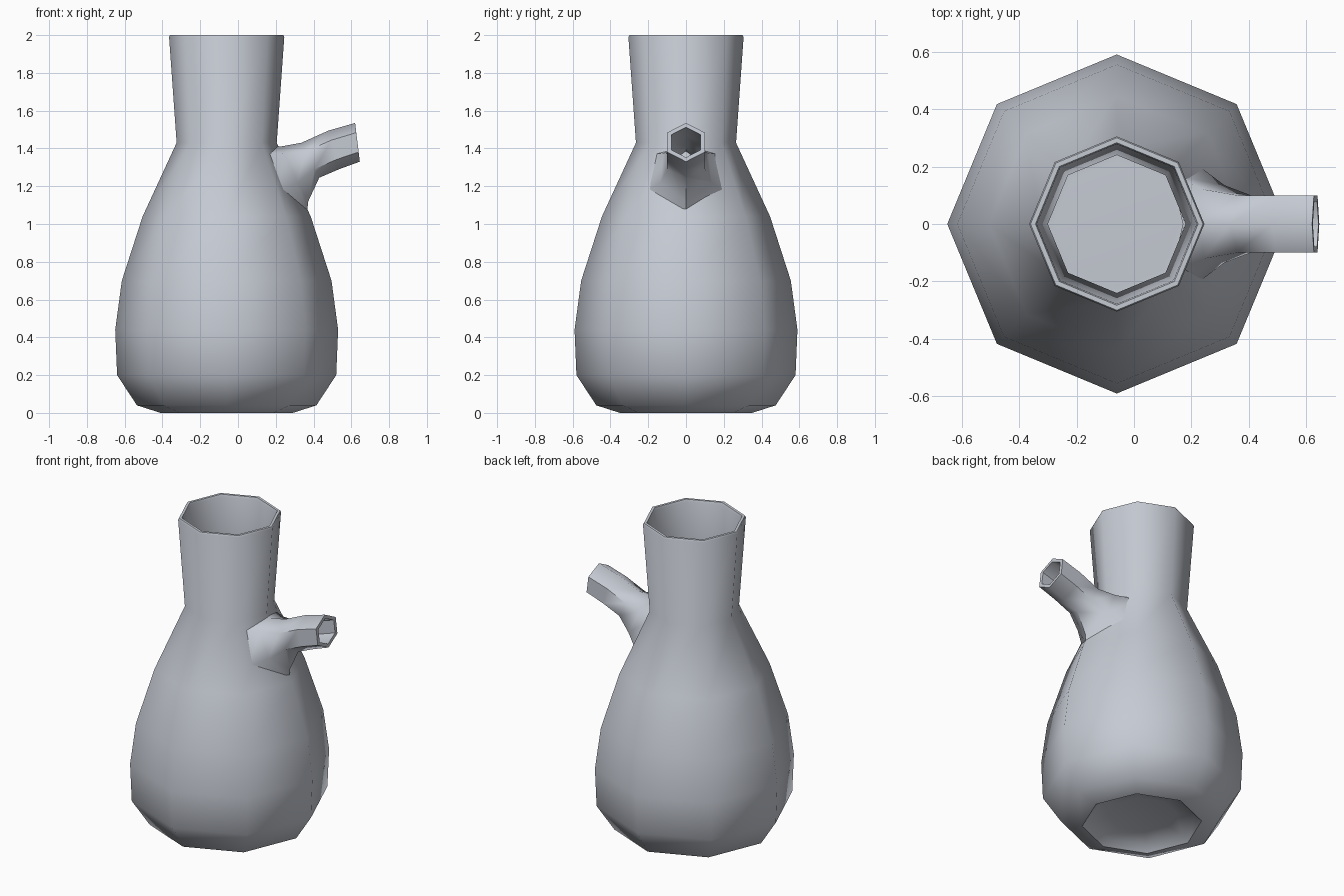
import bpy, bmesh, math
from mathutils import Vector

if "Cube" in bpy.data.objects:
    bpy.data.objects.remove(bpy.data.objects["Cube"])

mat = bpy.data.materials.new("pale grey glass")
mat.diffuse_color = (0.56, 0.59, 0.65, 1)
mat.use_nodes = True
mat.node_tree.nodes["Principled BSDF"].inputs["Base Color"].default_value = mat.diffuse_color
CX = -0.06  # axis of the flask body


def finish(name, bm):
    bmesh.ops.recalc_face_normals(bm, faces=bm.faces)
    me = bpy.data.meshes.new(name)
    bm.to_mesh(me)
    bm.free()
    ob = bpy.data.objects.new(name, me)
    bpy.context.collection.objects.link(ob)
    me.materials.append(mat)
    bpy.ops.object.select_all(action='DESELECT')
    ob.select_set(True)
    bpy.context.view_layer.objects.active = ob
    bpy.ops.object.shade_smooth_by_angle(angle=math.radians(62))
    return ob


def bridge(bm, a, b):
    n = len(a)
    for i in range(n):
        bm.faces.new((a[i], a[(i + 1) % n], b[(i + 1) % n], b[i]))


# Flask body: eight-sided lathe, outside wall, lip, then inside wall
profile = [(0.20, 0.06), (0.31, 0.035), (0.35, 0.0), (0.475, 0.04), (0.58, 0.20),
           (0.59, 0.44), (0.555, 0.70), (0.445, 1.04), (0.265, 1.43), (0.305, 1.99),
           (0.300, 2.0), (0.283, 2.0), (0.278, 1.985),
           (0.24, 1.43), (0.42, 1.03), (0.53, 0.69), (0.565, 0.44), (0.555, 0.21),
           (0.46, 0.07), (0.22, 0.08)]
bm = bmesh.new()
rings = [[bm.verts.new((CX + r * math.cos(k * math.pi / 4), r * math.sin(k * math.pi / 4), z))
          for k in range(8)] for r, z in profile]
for a, b in zip(rings, rings[1:]):
    bridge(bm, a, b)
bm.faces.new(rings[0])
bm.faces.new(rings[-1])
finish("flask_body", bm)


# Side spout: six-sided rings given by top point, bottom point and half width
def hex_ring(bm, top, bottom, w, inset=1.0):
    t, b = Vector((top[0], 0, top[1])), Vector((bottom[0], 0, bottom[1]))
    c, h = (t + b) / 2, (t - b) / 2 * inset
    y = Vector((0, w * inset, 0))
    return [bm.verts.new(p) for p in (c + h, c + h * .5 + y, c - h * .5 + y,
                                      c - h, c - h * .5 - y, c + h * .5 - y)]


bm = bmesh.new()
# flared foot that follows the shoulder of the body
foot = [bm.verts.new(p) for p in ((0.17, 0, 1.42), (0.13, 0.17, 1.37), (0.215, 0.21, 1.17),
                                  (0.365, 0, 1.06), (0.215, -0.21, 1.17), (0.13, -0.17, 1.37))]
flare = [bm.verts.new(p) for p in ((0.225, 0, 1.41), (0.245, 0.12, 1.375), (0.315, 0.135, 1.22),
                                   (0.372, 0, 1.12), (0.315, -0.135, 1.22), (0.245, -0.12, 1.375))]
sections = [((0.335, 1.43), (0.43, 1.245), 0.10),
            ((0.48, 1.495), (0.535, 1.29), 0.10),
            ((0.62, 1.535), (0.645, 1.33), 0.10)]
outer = [foot, flare] + [hex_ring(bm, *s) for s in sections]
inner = [hex_ring(bm, *s, inset=0.78) for s in reversed(sections)]
inner.append(hex_ring(bm, (0.20, 1.38), (0.33, 1.18), 0.08))
chain = outer + inner
for a, b in zip(chain, chain[1:]):
    bridge(bm, a, b)
finish("side_spout", bm)
